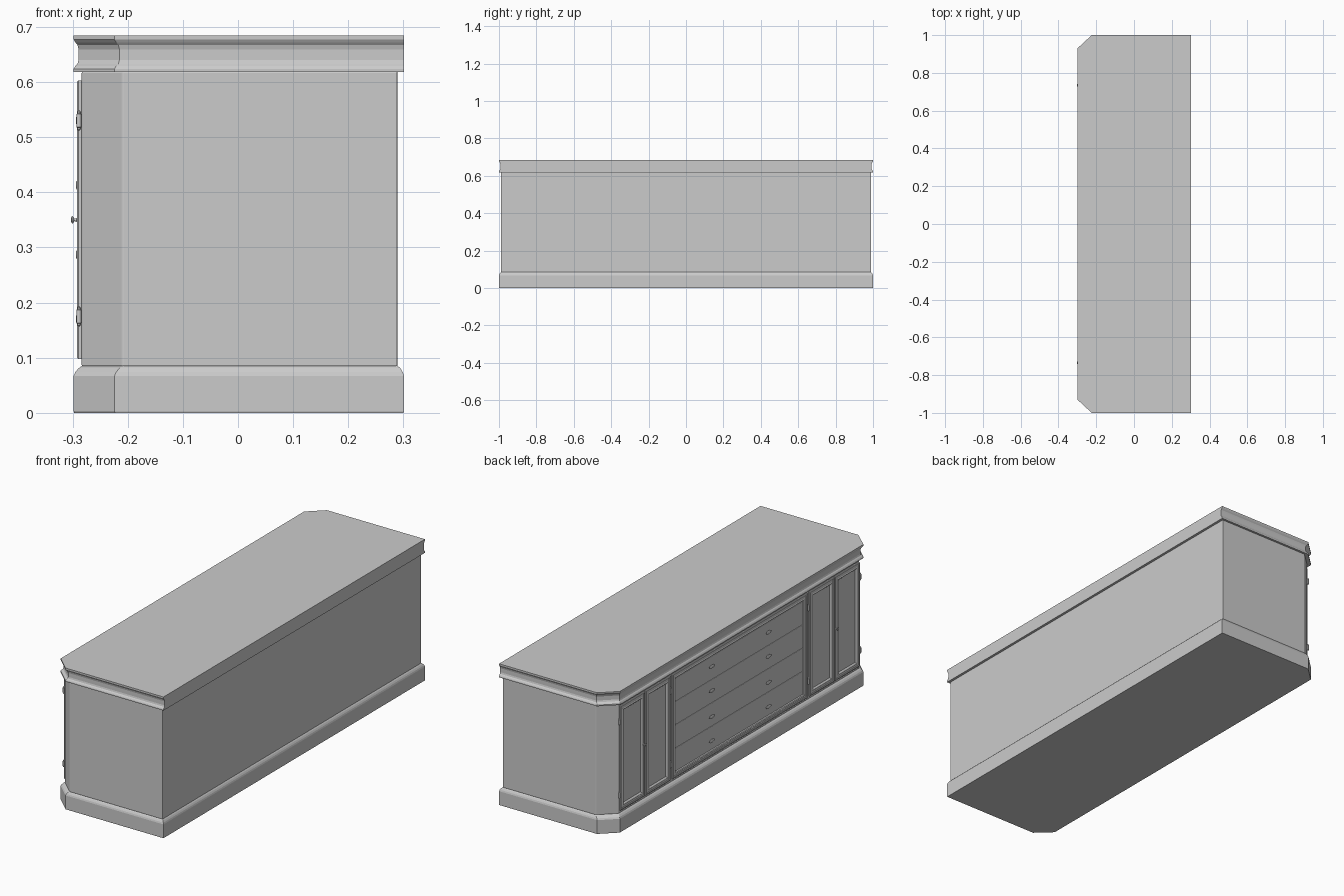
import bpy, bmesh, math

if "Cube" in bpy.data.objects:
    bpy.data.objects.remove(bpy.data.objects["Cube"])


def finish(name, bm, smooth=None):
    bmesh.ops.recalc_face_normals(bm, faces=bm.faces)
    me = bpy.data.meshes.new(name)
    bm.to_mesh(me)
    bm.free()
    ob = bpy.data.objects.new(name, me)
    bpy.context.collection.objects.link(ob)
    if smooth:
        bpy.ops.object.select_all(action='DESELECT')
        bpy.context.view_layer.objects.active = ob
        ob.select_set(True)
        bpy.ops.object.shade_smooth_by_angle(angle=math.radians(smooth))
    return ob


def skin(name, rings, smooth=None):
    """Join closed point rings in order and cap both ends."""
    bm = bmesh.new()
    loops = [[bm.verts.new(p) for p in r] for r in rings]
    n = len(loops[0])
    for a, b in zip(loops, loops[1:]):
        for i in range(n):
            j = (i + 1) % n
            bm.faces.new((a[i], a[j], b[j], b[i]))
    bm.faces.new(loops[0])
    bm.faces.new(loops[-1])
    return finish(name, bm, smooth)


def footprint(z, front, side, back):
    """Plan outline with the two front corners cut off."""
    xf, ys, xb = -0.298 + front, 1 - side, 0.301 - back
    return [(xb, ys, z), (xf + 0.074, ys, z), (xf, ys - 0.069, z),
            (xf, -ys + 0.069, z), (xf + 0.074, -ys, z), (xb, -ys, z)]


def panel(name, y0, y1, z0, z1, profile):
    """Moulded frame with a sunken field; profile is (inset, x)."""
    return skin(name, [[(x, y0 + d, z0 + d), (x, y1 - d, z0 + d),
                        (x, y1 - d, z1 - d), (x, y0 + d, z1 - d)] for d, x in profile])


def lathe(name, profile, y, z, sy=1, sz=1, n=16):
    """Turned part pointing out of the front; profile is (x, radius)."""
    return skin(name, [[(x, y + sy * r * math.cos(2 * math.pi * i / n),
                         z + sz * r * math.sin(2 * math.pi * i / n)) for i in range(n)]
                       for x, r in profile], 40)


# Plinth with sloped upper edge
skin("plinth", [footprint(z, d, d * 0.7, d * 0.75) for z, d in
                [(0, 0.001), (0.003, 0), (0.067, 0), (0.074, 0.003), (0.081, 0.009), (0.086, 0.016)]])

# Carcass with softened edges
body = skin("carcass", [footprint(z, 0.0145, 0.010, 0.0115) for z in (0.084, 0.619)])
bev = body.modifiers.new("soft_edges", 'BEVEL')
bev.width = 0.003
bev.segments = 2

# Top slab with a cove along front and sides, flat at the back
skin("top_slab", [footprint(z, d, d, 0) for z, d in
                  [(0.618, 0), (0.624, 0), (0.629, 0.003), (0.633, 0.007), (0.640, 0.009),
                   (0.659, 0.009), (0.667, 0.007), (0.672, 0.003), (0.677, 0), (0.684, 0)]])

# Double doors on both sides of the drawer bank
Z0, Z1 = 0.098, 0.603
door_profile = [(0, -0.280), (0, -0.2895), (0.002, -0.2915), (0.007, -0.2915), (0.009, -0.289),
                (0.018, -0.289), (0.021, -0.291), (0.025, -0.289), (0.029, -0.2845)]
for s, side in ((1, "left"), (-1, "right")):
    for a, b, which in ((0.533, 0.721, "inner"), (0.727, 0.915, "outer")):
        y0, y1 = sorted((s * a, s * b))
        panel(f"{side}_{which}_door", y0, y1, Z0, Z1, door_profile)
        hy = s * (0.527 if which == "inner" else 0.921)
        # Hinge barrels with finials
        for hz in (0.175, 0.53):
            prof = [(-.018, .001), (-.016, .003), (-.013, .0025), (-.012, .0045), (.012, .0045),
                    (.013, .0025), (.016, .003), (.018, .001)]
            skin(f"{side}_{which}_hinge", [[(-0.2885 + r * math.cos(i * math.pi / 5),
                  hy + r * math.sin(i * math.pi / 5), hz + h) for i in range(10)]
                  for h, r in prof], 40)
    # Door knob on a small rosette
    lathe(f"{side}_door_knob", [(-0.287, 0.007), (-0.2915, 0.007), (-0.2925, 0.003), (-0.297, 0.0025),
                                (-0.299, 0.006), (-0.301, 0.007), (-0.3025, 0.004)],
          s * 0.734, 0.35)

# Drawer bank surround
panel("drawer_surround", -0.515, 0.515, Z0, Z1,
      [(0, -0.280), (0, -0.2895), (0.002, -0.2915), (0.008, -0.2915), (0.010, -0.289),
       (0.017, -0.289), (0.020, -0.291), (0.024, -0.2885), (0.026, -0.2835)])

# Four drawer fronts, each with two oval pulls
lo, hi = Z0 + 0.027, Z1 - 0.027
step = (hi - lo) / 4
for k in range(4):
    a, b = lo + k * step + 0.0015, lo + (k + 1) * step - 0.0015
    panel(f"drawer_front_{k + 1}", -0.487, 0.487, a, b,
          [(0, -0.283), (0, -0.2855), (0.0015, -0.2865)])
    hz = (0.170, 0.287, 0.413, 0.530)[k]
    for y in (-0.217, 0.217):
        lathe(f"drawer_pull_{k + 1}", [(-0.286, 0.004), (-0.289, 0.004), (-0.290, 0.008),
                                       (-0.292, 0.0085), (-0.2935, 0.006), (-0.294, 0.002)],
              y, hz, 2.5, 1.0)
